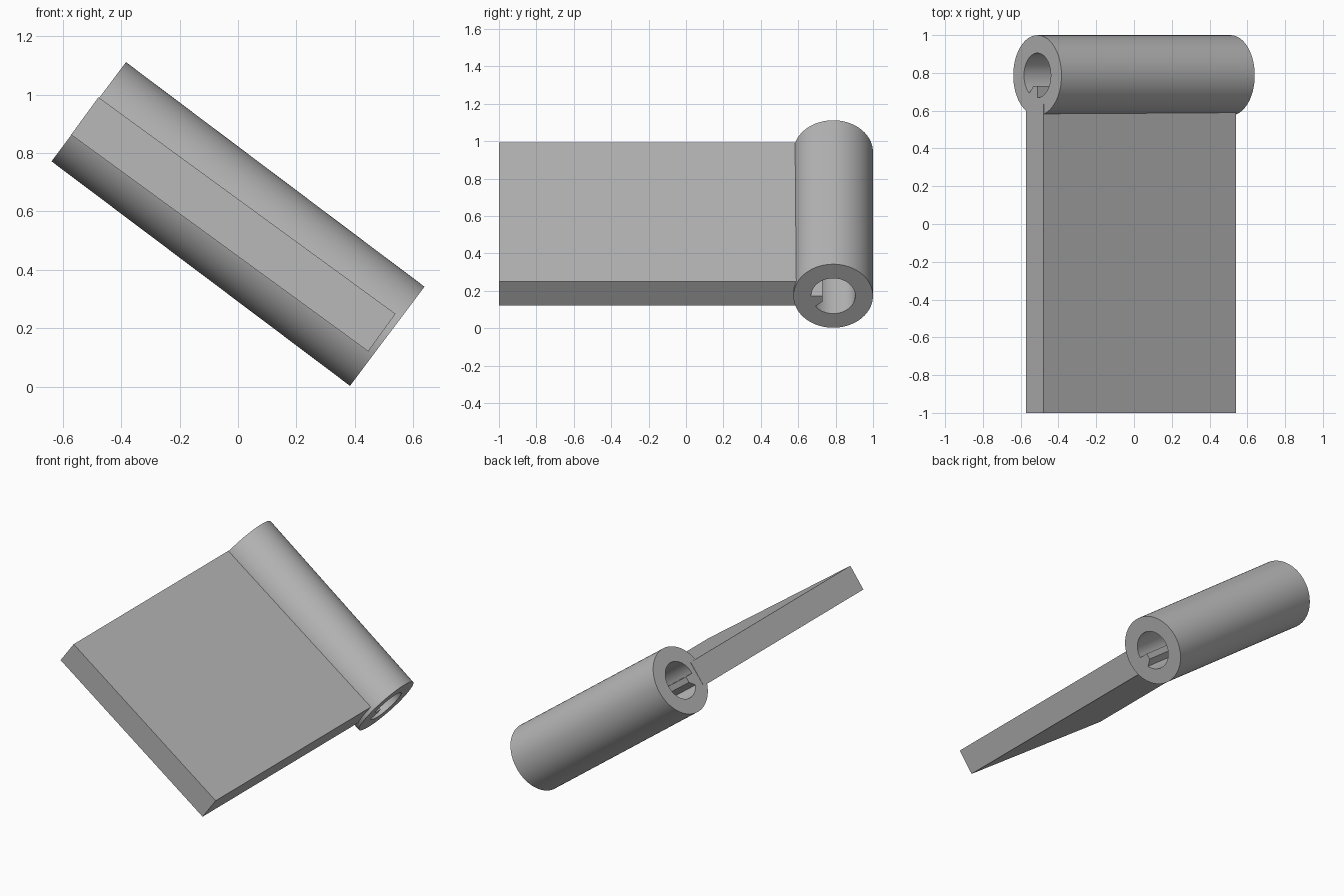
import bpy, bmesh, math
from mathutils import Vector

cube = bpy.data.objects.get("Cube")
if cube:
    bpy.data.objects.remove(cube, do_unlink=True)

grey = bpy.data.materials.new("plain_grey")
grey.use_nodes = True
colour = (0.48, 0.48, 0.48, 1)
grey.diffuse_color = colour
grey.node_tree.nodes["Principled BSDF"].inputs["Base Color"].default_value = colour


def finish(bm, name, location, tilt):
    """Turn a bmesh into a tilted, sharp-edged smooth object."""
    bmesh.ops.recalc_face_normals(bm, faces=bm.faces)
    mesh = bpy.data.meshes.new(name)
    bm.to_mesh(mesh)
    bm.free()
    mesh.materials.append(grey)
    obj = bpy.data.objects.new(name, mesh)
    bpy.context.collection.objects.link(obj)
    obj.location = location
    obj.rotation_euler.y = math.radians(tilt)
    bpy.ops.object.select_all(action='DESELECT')
    obj.select_set(True)
    bpy.context.view_layer.objects.active = obj
    bpy.ops.object.shade_smooth_by_angle(angle=math.radians(25))
    return obj


def arc(radius, start, end, steps):
    """Points (y, z) on an arc from start to end, both included."""
    angles = [start + (end - start) * i / steps for i in range(steps + 1)]
    return [(radius * math.cos(a), radius * math.sin(a)) for a in angles]


def add_loop(bm, points, x):
    verts = [bm.verts.new((x, y, z)) for y, z in points]
    return [bm.edges.new((v, verts[(i + 1) % len(verts)])) for i, v in enumerate(verts)]


# Barrel: a tube whose bore has a hooked key along the leaf side
half, outer, bore = 0.64, 0.2125, 0.118
key_foot = math.pi + math.asin(0.07 / bore)
outside = arc(outer, 0, math.tau, 96)[:-1]
inside = arc(bore, key_foot, 3 * math.pi, 80) + [(-0.056, 0), (-0.056, -0.037)]
bm = bmesh.new()
edges = add_loop(bm, outside, -half) + add_loop(bm, inside, -half)
bmesh.ops.triangle_fill(bm, edges=edges, use_beauty=True, normal=Vector((1, 0, 0)))
ring = bmesh.ops.extrude_face_region(bm, geom=bm.faces[:], use_keep_orig=True)
moved = [g for g in ring["geom"] if isinstance(g, bmesh.types.BMVert)]
bmesh.ops.translate(bm, verts=moved, vec=(2 * half, 0, 0))
finish(bm, "barrel", (0, 0.787, 0.557), 36.95)

# Leaf: a flat plate running forward, its rear edge buried in the barrel wall
front, rear = -1.0, 0.635
bm = bmesh.new()
bmesh.ops.create_cube(bm, size=1)
bmesh.ops.scale(bm, verts=bm.verts, vec=(1.26, rear - front, 0.159))
finish(bm, "leaf", (-0.016, (front + rear) / 2, 0.556), 36.1)
